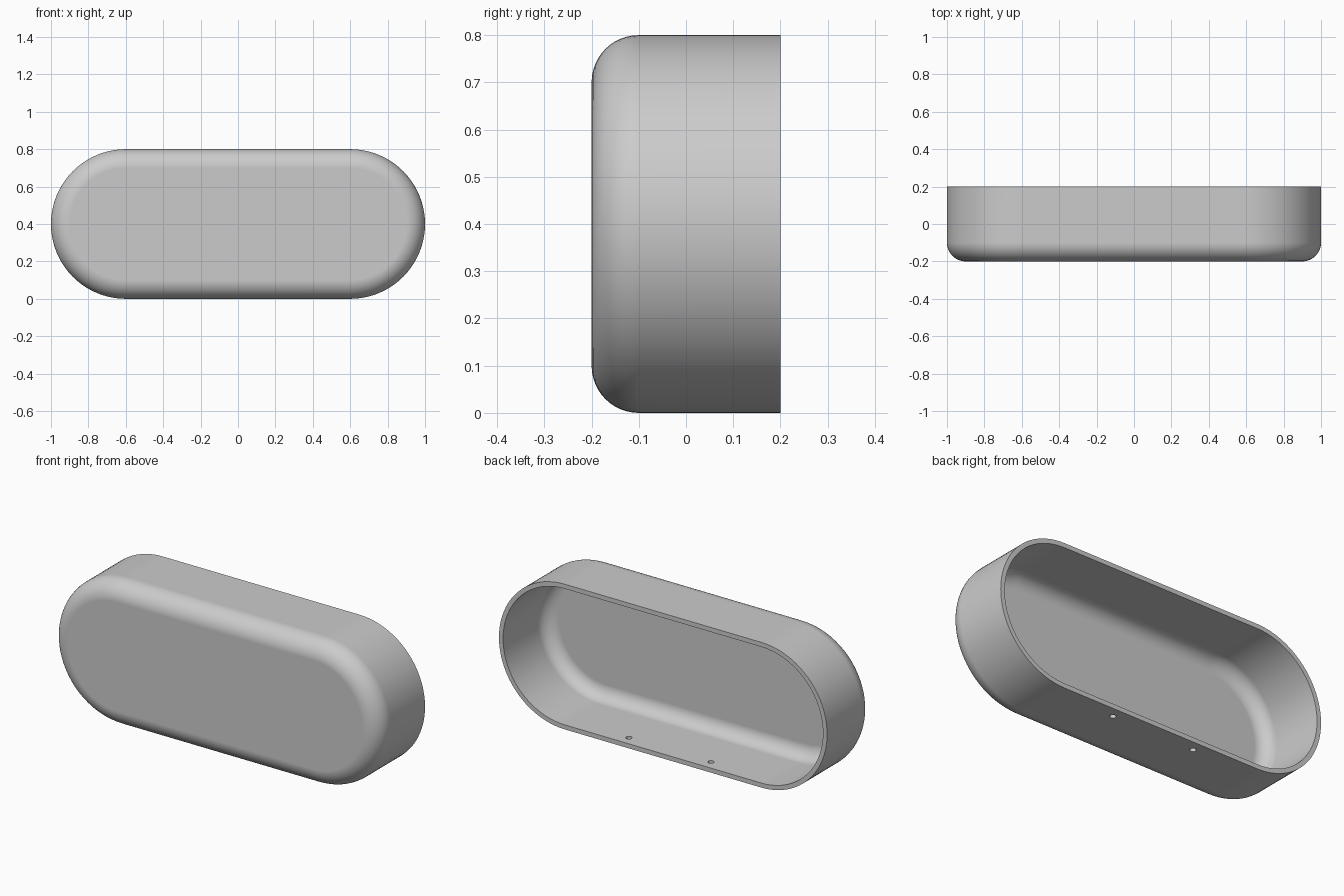
import bpy, bmesh
from math import sin, cos, pi, radians

cube = bpy.data.objects.get("Cube")
if cube:
    bpy.data.objects.remove(cube, do_unlink=True)

HALF_STRAIGHT, RADIUS, FRONT, BACK = 0.6, 0.4, -0.2, 0.2
FILLET, WALL = 0.1, 0.025
ARC_STEPS, FILLET_STEPS = 40, 12

grey = bpy.data.materials.new("plain grey")
grey.use_nodes = True
colour = (0.6, 0.6, 0.6, 1)
grey.diffuse_color = colour
grey.node_tree.nodes["Principled BSDF"].inputs["Base Color"].default_value = colour


def stadium(bm, radius, y):
    """Ring of vertices around a pill outline, at depth y."""
    ring = []
    for side, start in ((1, -pi / 2), (-1, pi / 2)):
        for i in range(ARC_STEPS + 1):
            a = start + pi * i / ARC_STEPS
            ring.append(bm.verts.new((side * HALF_STRAIGHT + radius * cos(a), y,
                                      RADIUS + radius * sin(a))))
    return ring


def rounded_edge(wall):
    """Radius and depth pairs from the front face round to the open back."""
    r = FILLET - wall
    arc = [pi / 2 * i / FILLET_STEPS for i in range(FILLET_STEPS + 1)]
    pairs = [(RADIUS - FILLET + r * sin(a), FRONT + FILLET - r * cos(a)) for a in arc]
    return pairs + [(RADIUS - wall, BACK)]


# Hollow tray: outer skin, back rim, then inner skin
bm = bmesh.new()
profile = rounded_edge(0) + rounded_edge(WALL)[::-1]
rings = [stadium(bm, radius, y) for radius, y in profile]
for a, b in zip(rings, rings[1:]):
    for i in range(len(a)):
        j = (i + 1) % len(a)
        bm.faces.new((a[i], a[j], b[j], b[i]))
bm.faces.new(rings[0])
bm.faces.new(rings[-1])
bmesh.ops.recalc_face_normals(bm, faces=bm.faces)
mesh = bpy.data.meshes.new("tray_shell")
bm.to_mesh(mesh)
bm.free()
mesh.materials.append(grey)
shell = bpy.data.objects.new("tray_shell", mesh)
bpy.context.collection.objects.link(shell)

# Two small screw holes through the bottom wall
for x in (-0.25, 0.25):
    bpy.ops.mesh.primitive_cylinder_add(vertices=24, radius=0.016, depth=0.12,
                                        location=(x, 0.14, 0.01))
    cutter = bpy.context.object
    cutter.name = "hole_cutter"
    cutter.hide_render = True
    cutter.data.materials.append(grey)
    cut = shell.modifiers.new("screw_hole", 'BOOLEAN')
    cut.operation, cut.solver, cut.object = 'DIFFERENCE', 'EXACT', cutter
    bpy.ops.object.select_all(action='DESELECT')
    shell.select_set(True)
    bpy.context.view_layer.objects.active = shell
    bpy.ops.object.modifier_apply(modifier=cut.name)
    bpy.data.objects.remove(cutter, do_unlink=True)

# Smooth curves, crisp rim and flat faces
bpy.ops.object.shade_smooth_by_angle(angle=radians(30))
weighted = shell.modifiers.new("flat_normals", 'WEIGHTED_NORMAL')
weighted.keep_sharp = True
